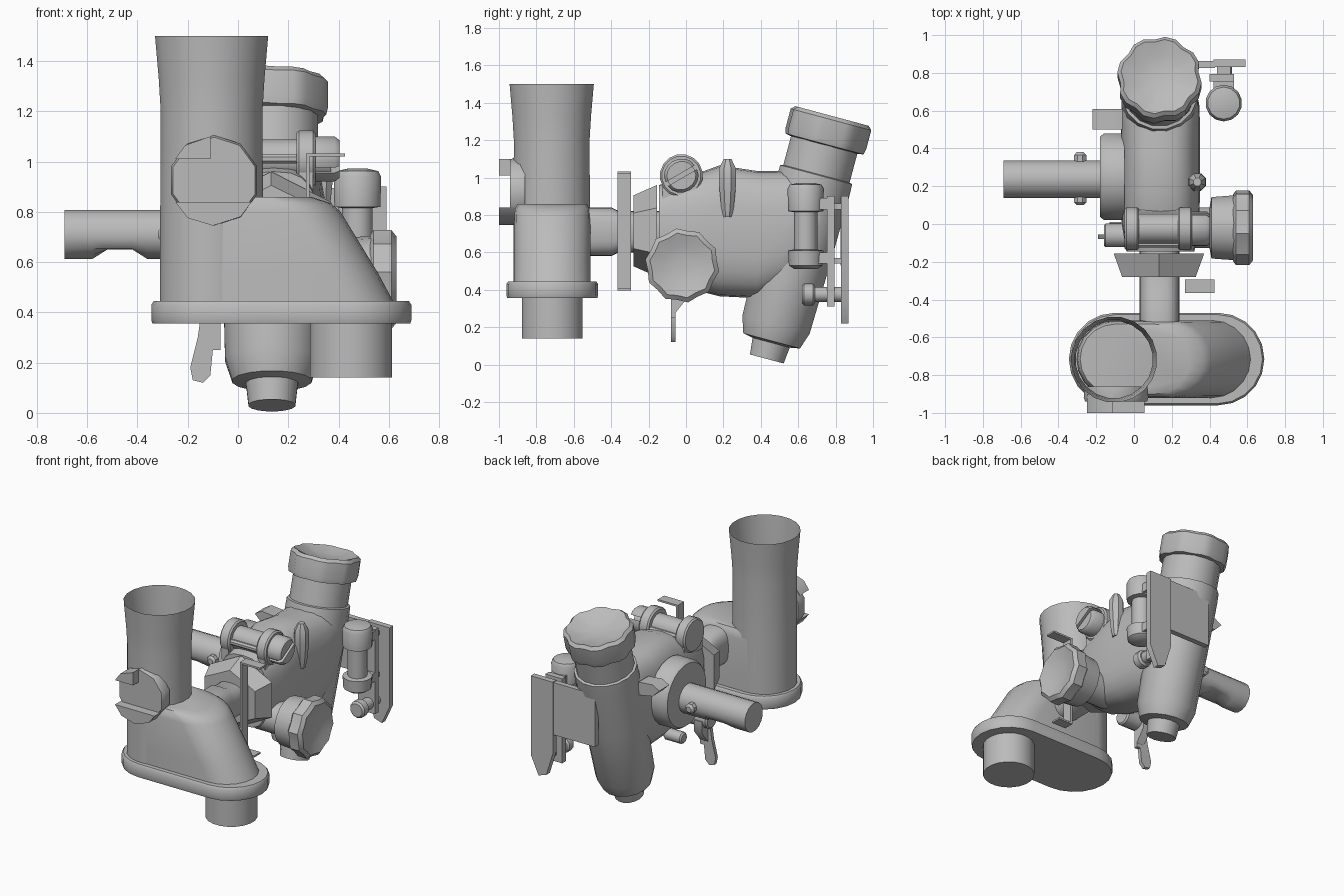
import bpy, bmesh, math
from mathutils import Vector

cube = bpy.data.objects.get("Cube")
if cube:
    bpy.data.objects.remove(cube, do_unlink=True)

GREY = bpy.data.materials.new("plain grey")
GREY.use_nodes = True
GREY.diffuse_color = (0.5, 0.5, 0.5, 1)
GREY.node_tree.nodes["Principled BSDF"].inputs["Base Color"].default_value = (0.5, 0.5, 0.5, 1)
parts = []
X, Y, Z = Vector((1, 0, 0)), Vector((0, 1, 0)), Vector((0, 0, 1))


def loft(name, rings, caps=True):
    """Skin a list of equal-length point rings."""
    bm = bmesh.new()
    rows = [[bm.verts.new(p) for p in ring] for ring in rings]
    n = len(rows[0])
    for a, b in zip(rows, rows[1:]):
        for i in range(n):
            j = (i + 1) % n
            bm.faces.new((a[i], a[j], b[j], b[i]))
    if caps:
        bm.faces.new(rows[0][::-1])
        bm.faces.new(rows[-1])
    bmesh.ops.recalc_face_normals(bm, faces=bm.faces)
    mesh = bpy.data.meshes.new(name)
    bm.to_mesh(mesh)
    bm.free()
    mesh.materials.append(GREY)
    obj = bpy.data.objects.new(name, mesh)
    bpy.context.collection.objects.link(obj)
    parts.append(obj)
    return obj


def lathe(name, profile, origin, axis, n=16, caps=True, lobes=0):
    """Turn (radius, distance) pairs about an axis; lobes notches the outside."""
    rot = axis.to_track_quat('Z', 'Y')
    rings = []
    for r, t in profile:
        ring = []
        for i in range(n):
            a = math.tau * (i + 0.5) / n
            k = r * (0.93 if lobes and i % lobes == 0 else 1)
            ring.append(Vector(origin) + rot @ Vector((k * math.cos(a), k * math.sin(a), t)))
        rings.append(ring)
    return loft(name, rings, caps)


def rod(name, r, start, end, n=12, bevel=0.0):
    start, end = Vector(start), Vector(end)
    length = (end - start).length
    profile = [(r, 0), (r, length)]
    if bevel:
        profile = [(r - bevel, 0), (r, bevel), (r, length - bevel), (r - bevel, length)]
    return lathe(name, profile, start, end - start, n)


def stadium(z, xa, xb, yc, r, n=10):
    """Outline with two round ends at xa and xb."""
    ring = []
    for cx, start in ((xb, -math.pi / 2), (xa, math.pi / 2)):
        for i in range(n + 1):
            a = start + math.pi * i / n
            ring.append((cx + r * math.cos(a), yc + r * math.sin(a), z))
    return ring


def rounded(y, xc, zc, rx, rz, power=0.7, n=24):
    """Rounded-box outline across the y axis."""
    ring = []
    for i in range(n):
        c, s = math.cos(math.tau * i / n), math.sin(math.tau * i / n)
        ring.append((xc + rx * math.copysign(abs(c) ** power, c), y,
                     zc + rz * math.copysign(abs(s) ** power, s)))
    return ring


def box(name, x0, x1, y0, y1, z0, z1):
    return loft(name, [[(x0, y0, z), (x1, y0, z), (x1, y1, z), (x0, y1, z)] for z in (z0, z1)])


def plate(name, outline, y0, y1):
    """Flat outline in x and z, given thickness along y."""
    return loft(name, [[(x, y, z) for x, z in outline] for y in (y0, y1)])


# Front housing: sloping bowl, flange, tall open funnel, drain pipe
YC = -0.715
loft("front_housing", [stadium(z, -0.1, xb, YC, r) for z, xb, r in
     ((0.43, 0.42, 0.205), (0.56, 0.35, 0.205), (0.8, 0.205, 0.203), (0.835, 0.17, 0.198), (0.858, 0.11, 0.185))])
loft("housing_flange", [stadium(z, -0.1, 0.445, YC, r) for z, r in
     ((0.355, 0.24), (0.37, 0.245), (0.43, 0.245), (0.445, 0.235))])
lathe("intake_funnel", [(0.208, 0.43), (0.207, 0.8), (0.205, 1.2), (0.213, 1.33), (0.228, 1.5)],
      (-0.105, -0.718, 0), Z, 20, caps=False)
rod("drain_pipe", 0.165, (0.45, YC, 0.14), (0.45, YC, 0.37), 20)

# Front cover disc with an upper and a lower raised tab
lathe("front_cover", [(0.175, 0), (0.18, 0.06), (0.172, 0.08)], (-0.095, -0.86, 0.925), -Y, 10)
plate("cover_upper_tab", [(-0.25, 1.01), (-0.11, 1.01), (-0.11, 1.1), (-0.21, 1.065)], -1.0, -0.9)
plate("cover_lower_tab", [(-0.25, 0.84), (-0.2, 0.775), (-0.1, 0.745), (0.01, 0.78), (0.055, 0.84)], -1.0, -0.9)

# Link between the housing and the main body, with a six-sided bell
loft("neck", [rounded(y, 0.135, 0.71, 0.105, rz) for y, rz in
     ((-0.56, 0.13), (-0.4, 0.13), (-0.36, 0.11), (-0.1, 0.11))])
bell = [math.radians(30 + 60 * i) for i in range(6)]
loft("neck_bell", [[(0.132 + rx * math.cos(a), y, 0.715 + rz * math.sin(a)) for a in bell]
                   for y, rx, rz in ((-0.28, 0.225, 0.19), (-0.155, 0.277, 0.245))])
box("lever_strip", 0.27, 0.285, -0.365, -0.295, 0.4, 1.03)
box("lever_strip_top", 0.27, 0.425, -0.365, -0.295, 1.02, 1.032)
box("lever_strip_foot", 0.27, 0.38, -0.365, -0.295, 0.395, 0.407)

# Main body, lofted front to back
loft("main_body", [rounded(y, 0.14, (lo + hi) / 2, rx, (hi - lo) / 2) for y, lo, hi, rx in
     ((-0.145, 0.47, 0.96, 0.18), (0, 0.41, 1.0, 0.205), (0.18, 0.365, 1.065, 0.21),
      (0.38, 0.355, 1.035, 0.21), (0.52, 0.4, 1.035, 0.21), (0.64, 0.52, 1.02, 0.205), (0.72, 0.66, 0.98, 0.18))])

# Leaning column with drain tip and notched cap
LEAN = Vector((0, 0.259, 0.966))
BASE = (0.135, 0.432, 0.03)
lathe("column", [(0.095, 0), (0.105, 0.09), (0.16, 0.1), (0.19, 0.19), (0.2, 0.6),
                 (0.205, 0.95), (0.203, 1.02), (0.187, 1.025), (0.187, 1.21)], BASE, LEAN, 16)
lathe("column_cap", [(0.19, 1.185), (0.218, 1.19), (0.225, 1.22), (0.225, 1.325),
                     (0.205, 1.345), (0.13, 1.315), (0.05, 1.3)], BASE, LEAN, 24, lobes=3)

# Side pipe, dented underneath, with its round mounting
pipe = lathe("side_pipe", [(0.1, t) for t in (0, 0.11, 0.17, 0.27, 0.33, 0.55)], (-0.69, 0.237, 0.71), X, 16)
for v in pipe.data.vertices:
    if -0.54 < v.co.x < -0.4:
        v.co.z = max(v.co.z, 0.65)
lathe("pipe_mount", [(0.215, 0), (0.23, 0.02), (0.23, 0.13)], (-0.18, 0.25, 0.735), X, 24)
rod("pipe_pin", 0.035, (-0.285, 0.1, 0.71), (-0.285, 0.38, 0.71), 8, 0.015)
plate("mount_clip", [(-0.22, 0.91), (-0.17, 0.86), (-0.06, 0.84), (-0.06, 0.93), (-0.17, 0.94)], 0.5, 0.61)
rod("mount_stub", 0.04, (-0.14, 0.22, 0.41), (0, 0.22, 0.41), 10, 0.01)

# Hanging lever below the body
rod("lever_pivot", 0.065, (-0.16, -0.06, 0.44), (0.05, -0.06, 0.44), 12, 0.01)
plate("hanging_lever", [(-0.14, 0.44), (-0.16, 0.3), (-0.19, 0.18), (-0.18, 0.13), (-0.14, 0.12),
                        (-0.11, 0.15), (-0.1, 0.25), (-0.07, 0.25), (-0.07, 0.44)], -0.08, -0.055)
loft("lever_heel", [[(x, -0.07, 0.26), (x, 0.01, 0.36), (x, 0.01, 0.44), (x, -0.07, 0.44)] for x in (-0.13, -0.07)])

# Cross shaft on top, with two collars, frame bars and a slotted screw
SY, SZ = -0.025, 1.01
rod("shaft_core", 0.08, (-0.04, SY, SZ), (0.3, SY, SZ), 12)
for side, x in (("right", -0.05), ("left", 0.232)):
    rod(side + "_collar", 0.115, (x, SY, SZ), (x + 0.076, SY, SZ), 16, 0.01)
    box(side + "_collar_foot", x + 0.01, x + 0.066, SY - 0.1, SY + 0.1, 0.88, SZ)
for name, dy in (("front_bar", -0.08), ("rear_bar", 0.08)):
    rod(name, 0.02, (0, SY + dy, SZ), (0.25, SY + dy, SZ), 8)
screw_lean = Vector((0, 0.86, 0.5))
for side in (1, -1):
    # Each half of the screw head is a half disc beside the slot
    across = Vector((0, -0.5, 0.86)) * side
    half = []
    for x, r in ((0.3, 0.09), (0.385, 0.09), (0.403, 0.075)):
        half.append([Vector((x, SY, SZ)) + across * (0.012 + (r - 0.012) * math.sin(math.pi * i / 8))
                     + screw_lean * r * math.cos(math.pi * i / 8) for i in range(9)])
    loft("screw_head_half", half)
rod("screw_slot_floor", 0.08, (0.3, SY, SZ), (0.37, SY, SZ))

# Left knob with notched grip
KNOB = (0.2, -0.02, 0.53)
lathe("knob_stem", [(0.11, 0), (0.11, 0.2), (0.165, 0.21), (0.175, 0.34)], KNOB, X, 18)
lathe("knob_grip", [(0.18, 0.325), (0.2, 0.34), (0.2, 0.41), (0.175, 0.43), (0.11, 0.41), (0.05, 0.4)],
      KNOB, X, 20, lobes=2)

# Leaf-shaped fin on the body's left side
lathe("side_fin", [(0.025, 0), (0.036, 0.05), (0.05, 0.18), (0.048, 0.26), (0.022, 0.31)],
      (0.335, 0.222, 0.79), Z, 8)

# Rear canister, back plates and link pin
lathe("canister", [(0.06, 0.51), (0.09, 0.53), (0.095, 0.61), (0.062, 0.615), (0.062, 0.815),
                   (0.094, 0.82), (0.097, 0.94), (0.085, 0.962), (0.04, 0.972)], (0.475, 0.64, 0), Z, 14)
for name, z in (("lower_arm", 0.54), ("upper_arm", 0.83)):
    box(name, 0.42, 0.53, 0.64, 0.79, z, z + 0.06)
    box(name + "_spacer", 0.44, 0.51, 0.78, 0.84, z, z + 0.03)
box("inner_back_plate", 0.4, 0.53, 0.755, 0.795, 0.31, 0.9)
box("wide_back_plate", 0.1, 0.43, 0.825, 0.862, 0.53, 0.895)
plate("outer_back_plate", [(0.42, 0.9), (0.42, 0.4), (0.47, 0.24),
                           (0.53, 0.22), (0.59, 0.35), (0.59, 0.9)], 0.83, 0.87)
rod("link_pin", 0.04, (0.48, 0.66, 0.375), (0.48, 0.85, 0.375), 10)
rod("link_pin_head", 0.058, (0.48, 0.62, 0.375), (0.48, 0.69, 0.375), 10, 0.012)

# Smooth the rounded surfaces and keep the edges crisp
bpy.ops.object.select_all(action='DESELECT')
for obj in parts:
    obj.select_set(True)
bpy.context.view_layer.objects.active = parts[0]
bpy.ops.object.shade_smooth_by_angle(angle=math.radians(40))
